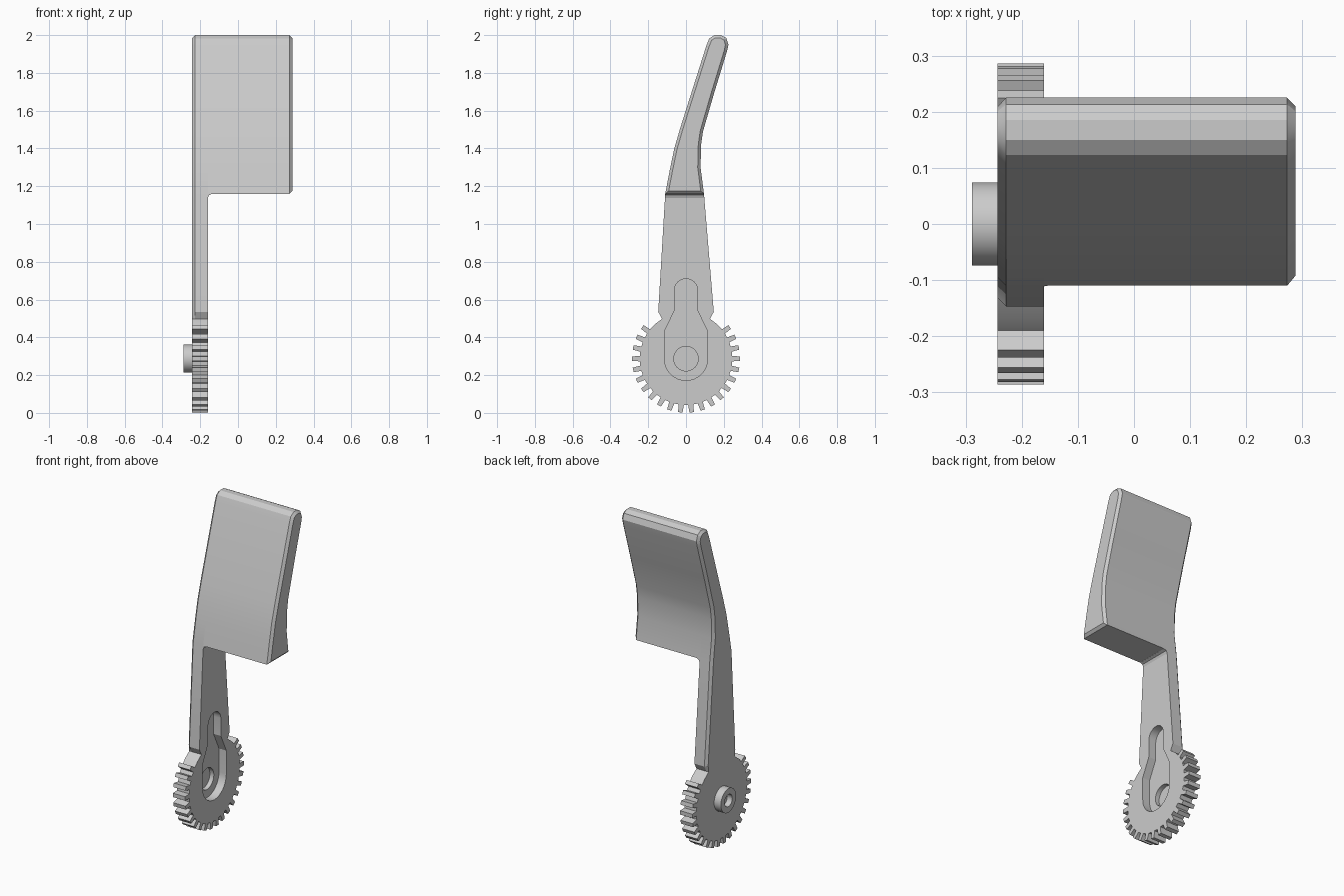
import bpy
import bmesh
from math import cos, sin, radians
from mathutils import Vector

cube = bpy.data.objects.get("Cube")
if cube:
    bpy.data.objects.remove(cube, do_unlink=True)

grey = bpy.data.materials.new("light grey")
grey.use_nodes = True
grey.diffuse_color = (0.6, 0.6, 0.6, 1)
grey.node_tree.nodes["Principled BSDF"].inputs["Base Color"].default_value = (0.6, 0.6, 0.6, 1)

HUB_Z = 0.287
INNER, OUTER = -0.16, -0.243     # the two faces of the lever plate
CHAMFER = 0.015


def polar(radius, degrees):
    a = radians(degrees)
    return Vector((radius * cos(a), HUB_Z + radius * sin(a)))


def inset(points, amounts):
    """Mitred inward offset of a clockwise (y, z) outline."""
    result = []
    for i, p in enumerate(points):
        a = (p - points[i - 1]).normalized()
        b = (points[(i + 1) % len(points)] - p).normalized()
        na, nb = Vector((a.y, -a.x)), Vector((b.y, -b.x))
        result.append(p + (na + nb) * amounts[i] / max(1 + na.dot(nb), 0.4))
    return result


def loft(name, sections):
    """Closed solid through (x, outline) sections."""
    bm = bmesh.new()
    rings = [[bm.verts.new((x, p[0], p[1])) for p in pts] for x, pts in sections]
    n = len(rings[0])
    for r, s in zip(rings, rings[1:]):
        for i in range(n):
            j = (i + 1) % n
            bm.faces.new((r[i], r[j], s[j], s[i]))
    bm.faces.new(rings[0])
    bm.faces.new(rings[-1])
    bmesh.ops.recalc_face_normals(bm, faces=bm.faces)
    mesh = bpy.data.meshes.new(name)
    bm.to_mesh(mesh)
    bm.free()
    mesh.materials.append(grey)
    obj = bpy.data.objects.new(name, mesh)
    bpy.context.collection.objects.link(obj)
    return obj


def activate(obj):
    bpy.ops.object.select_all(action="DESELECT")
    obj.select_set(True)
    bpy.context.view_layer.objects.active = obj


def cut(obj, cutter):
    cutter.hide_render = True
    mod = obj.modifiers.new("cut", "BOOLEAN")
    mod.operation = "DIFFERENCE"
    mod.solver = "EXACT"
    mod.object = cutter
    activate(obj)
    bpy.ops.object.modifier_apply(modifier=mod.name)
    bpy.data.objects.remove(cutter, do_unlink=True)


def circle(radius, count=32):
    return [polar(radius, -360 * i / count) for i in range(count)]


# Paddle silhouette, clockwise from the lower front corner
paddle_outline = [Vector(p) for p in (
    (-0.11, 1.16), (-0.087, 1.28), (-0.062, 1.4), (-0.03, 1.51), (0.108, 1.945),
    (0.123, 1.982), (0.15, 2.0), (0.185, 2.0), (0.213, 1.985), (0.225, 1.95),
    (0.217, 1.915), (0.148, 1.69), (0.09, 1.49), (0.08, 1.42), (0.077, 1.3),
    (0.095, 1.16))]

# Gear sector outline, clockwise from the neck on the back side
gear = [polar(0.246, 59), polar(0.246, 47)]
for i in range(22):
    mid = 36 - 12 * i
    gear += [polar(0.245, mid + 3.3), polar(0.286, mid + 2.4),
             polar(0.286, mid - 2.4), polar(0.245, mid - 3.3)]
gear += [polar(0.246, -227), polar(0.246, -239)]

# Lever plate: gear sector, arm and paddle edge in one piece, chamfered outside
arm = [Vector((-0.147, 0.535))] + paddle_outline + [Vector((0.147, 0.535))]
plate = gear + arm
amounts = [0] * len(gear) + [CHAMFER] * len(arm)
lever = loft("lever_plate", [(INNER, plate), (OUTER + CHAMFER, plate),
                             (OUTER, inset(plate, amounts))])

# Keyhole recess with a round socket in its floor
keyhole = [polar(0.115, -180 * i / 16) for i in range(17)]
keyhole += [Vector((-0.115, 0.43)), Vector((-0.062, 0.54))]
keyhole += [Vector((-0.062 * cos(radians(15 * i)), 0.648 + 0.062 * sin(radians(15 * i))))
            for i in range(13)]
keyhole += [Vector((0.062, 0.54)), Vector((0.115, 0.43))]
cut(lever, loft("recess_cutter", [(-0.1, keyhole), (-0.21, keyhole)]))
cut(lever, loft("socket_cutter", [(-0.1, circle(0.065)), (-0.237, circle(0.065))]))

# Wide paddle
paddle_end = inset(paddle_outline, [CHAMFER] * len(paddle_outline))
paddle = loft("paddle", [(INNER, paddle_outline), (0.288 - CHAMFER, paddle_outline),
                         (0.288, paddle_end)])

# Small fillet where the paddle meets the arm
fillet = loft("paddle_fillet", [
    (INNER, [(-0.111, 1.138), (-0.11, 1.16), (0.095, 1.16), (0.097, 1.138)]),
    (-0.154, [(-0.11, 1.153), (-0.11, 1.16), (0.095, 1.16), (0.096, 1.153)]),
    (-0.138, [(-0.11, 1.1595), (-0.11, 1.16), (0.095, 1.16), (0.095, 1.1595)])])

# Pivot boss with a blind bore
boss = loft("pivot_boss", [(OUTER, circle(0.074)), (-0.289, circle(0.074)),
                           (-0.289, circle(0.037)), (-0.255, circle(0.037))])

for obj in (lever, paddle, fillet, boss):
    activate(obj)
    bpy.ops.object.shade_smooth_by_angle(angle=radians(25))
